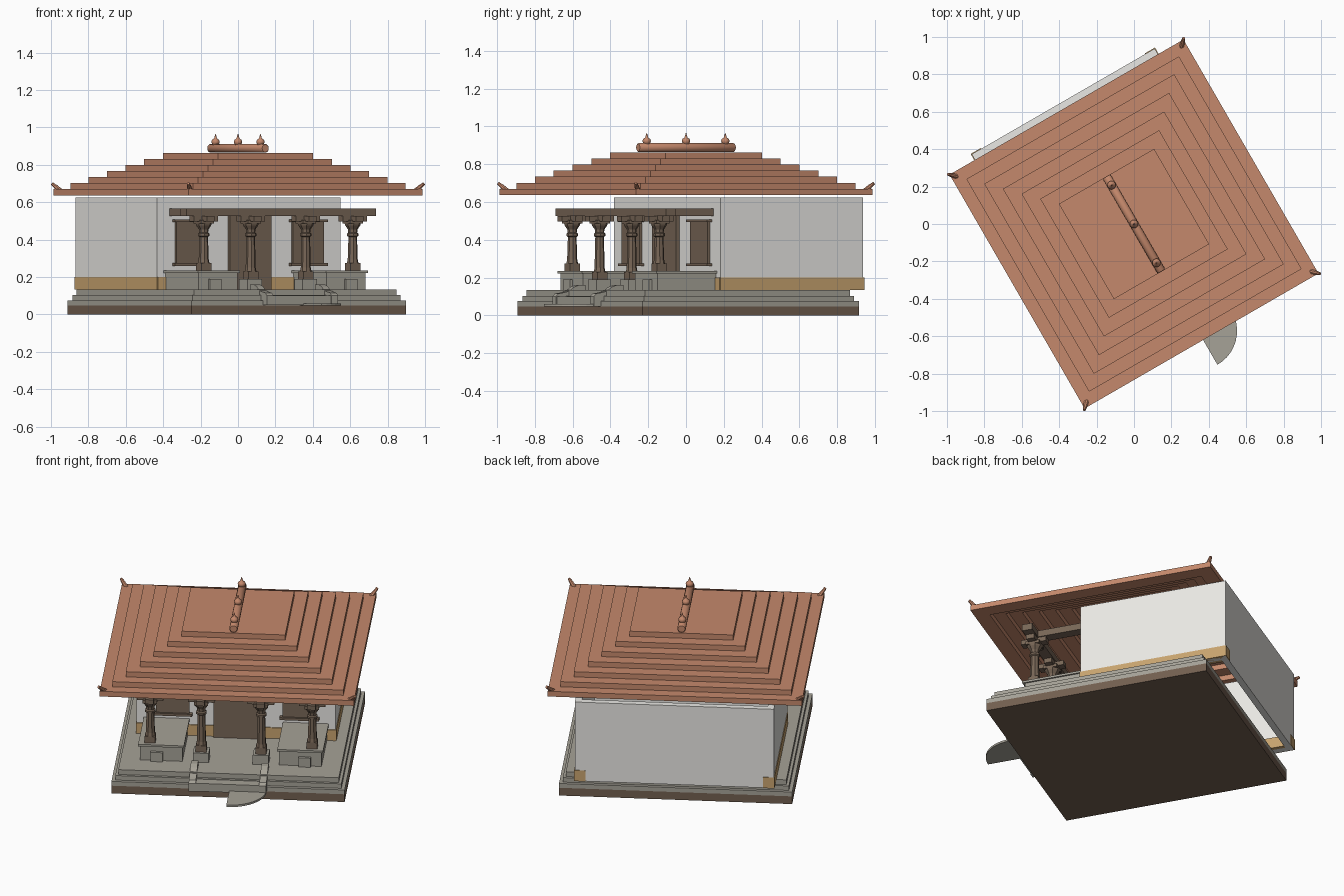
import bpy, bmesh
from math import pi, cos, sin, radians
from mathutils import Matrix, Vector

if "Cube" in bpy.data.objects:
    bpy.data.objects.remove(bpy.data.objects["Cube"])

# The whole building is laid out square, then turned 30 degrees about z
TURN = Matrix.Rotation(radians(30), 4, 'Z')


def material(name, rgb):
    m = bpy.data.materials.new(name)
    m.diffuse_color = (*rgb, 1)
    m.use_nodes = True
    m.node_tree.nodes["Principled BSDF"].inputs["Base Color"].default_value = m.diffuse_color
    return m


TILE = material("terracotta", (0.56, 0.25, 0.15))
WOOD = material("timber", (0.19, 0.135, 0.095))
STONE = material("stone", (0.38, 0.36, 0.31))
EARTH = material("earth", (0.17, 0.115, 0.08))
WHITE = material("limewash", (0.82, 0.81, 0.78))
OCHRE = material("ochre", (0.58, 0.37, 0.16))


def finish(bm, name, mat, smooth=False):
    bmesh.ops.recalc_face_normals(bm, faces=bm.faces)
    bm.transform(TURN)
    me = bpy.data.meshes.new(name)
    for f in bm.faces:
        f.smooth = smooth and len(f.verts) == 4
    bm.to_mesh(me)
    bm.free()
    me.materials.append(mat)
    ob = bpy.data.objects.new(name, me)
    bpy.context.collection.objects.link(ob)
    return ob


def box(name, x, y, z, mat):
    bm = bmesh.new()
    size = Vector((x[1] - x[0], y[1] - y[0], z[1] - z[0]))
    mid = Vector((x[0] + x[1], y[0] + y[1], z[0] + z[1])) / 2
    bmesh.ops.create_cube(bm, size=1, matrix=Matrix.Translation(mid) @ Matrix.Diagonal((*size, 1)))
    return finish(bm, name, mat)


def prism(name, pts, push, mat):
    """Extrude a flat outline of 3D points along a vector."""
    bm = bmesh.new()
    f = bm.faces.new([bm.verts.new(p) for p in pts])
    r = bmesh.ops.extrude_face_region(bm, geom=[f], use_keep_orig=True)
    bmesh.ops.translate(bm, vec=push, verts=[v for v in r["geom"] if isinstance(v, bmesh.types.BMVert)])
    return finish(bm, name, mat)


def lathe(name, prof, n, mat, place, smooth=False):
    """Closed turned shape from (radius, height) pairs."""
    bm = bmesh.new()
    rings = [[bm.verts.new((r * cos(2 * pi * (k + .5) / n), r * sin(2 * pi * (k + .5) / n), z))
              for k in range(n)] for r, z in prof]
    for a, b in zip(rings, rings[1:]):
        for k in range(n):
            j = (k + 1) % n
            bm.faces.new((a[k], a[j], b[j], b[k]))
    bm.faces.new(rings[0])
    bm.faces.new(rings[-1])
    bm.transform(place)
    return finish(bm, name, mat, smooth)


def frame(name, outer, inner, z0, z1, mat):
    bm = bmesh.new()
    sq = [(-1, -1), (1, -1), (1, 1), (-1, 1)]
    loops = [[bm.verts.new((a * h, b * h, z)) for a, b in sq]
             for h, z in ((outer, z0), (outer, z1), (inner, z1), (inner, z0))]
    for i in range(4):
        p, q = loops[i], loops[(i + 1) % 4]
        for k in range(4):
            j = (k + 1) % 4
            bm.faces.new((p[k], p[j], q[j], q[k]))
    return finish(bm, name, mat)


# Stepped plinth
CY = 0.014
for name, h, z0, z1, mat in (("plinth_base", .662, 0, .048, EARTH), ("plinth_step_low", .662, .048, .075, STONE),
                             ("plinth_step_mid", .642, .075, .103, STONE), ("plinth_top", .626, .103, .133, STONE)):
    box(name, (-h, h), (CY - h, CY + h), (z0, z1), mat)

# Entrance steps, curved side parapets and half-moon slab
box("entrance_step", (-.18, .18), (-.685, -.6), (.05, .1), STONE)
for s in (-1, 1):
    out = [(-.69, .05), (-.69, .1), (-.675, .115), (-.645, .12), (-.61, .128), (-.58, .15), (-.55, .16), (-.51, .16), (-.51, .05)]
    prism("step_parapet", [(s * .2 - .02, y, z) for y, z in out], (.04, 0, 0), STONE)
prism("half_moon_slab", [(.01 + .21 * cos(t), -.665 + .21 * sin(t), .047)
                         for t in [-pi / 2 + pi * k / 20 for k in range(21)]], (0, 0, .012), STONE)

# Hollow room: four walls, open above and below
W, F, B, T = .565, -.115, .757, .038
Z0, Z1 = .133, .625
box("wall_front", (-W, W), (F, F + T), (Z0, Z1), WHITE)
box("wall_back", (-W, W), (B - T, B), (Z0, Z1), WHITE)
for s in (-1, 1):
    xs = sorted((s * W, s * (W - T)))
    box("wall_side", xs, (F + T, B - T), (Z0, Z1), WHITE)
    # Ochre band along the foot of the walls
    box("side_dado", sorted((s * (W + .004), s * (W - .06))), (F - .004, B + .004), (Z0, .2), OCHRE)
box("front_dado", (-W, W), (F - .006, F + .01), (Z0, .2), OCHRE)

# Door and shuttered windows
box("door", (-.128, .128), (F - .02, F + .01), (Z0, .56), WOOD)
for s in (-1, 1):
    c = s * .36
    box("window_shutter", (c - .095, c + .095), (F - .015, F + .01), (.27, .5), WOOD)
    box("window_sill", (c - .112, c + .112), (F - .028, F + .01), (.26, .275), WOOD)
    box("window_lintel", (c - .112, c + .112), (F - .028, F + .01), (.493, .507), WOOD)

# Verandah benches
for s in (-1, 1):
    box("bench_body", sorted((s * .275, s * .515)), (-.47, F), (Z0, .222), STONE)
    box("bench_cap", sorted((s * .265, s * .525)), (-.482, F), (.222, .235), STONE)
    box("bench_front_block", (s * .42 - .035, s * .42 + .035), (-.488, -.46), (Z0, .19), STONE)

# Verandah pillars
PY = -.43
for x, foot in ((-.46, .235), (-.17, .133), (.17, .133), (.46, .235)):
    if foot < .2:
        box("pillar_plinth", (x - .045, x + .045), (PY - .045, PY + .045), (foot, .19), STONE)
        foot = .19
    box("pillar_foot", (x - .03, x + .03), (PY - .03, PY + .03), (foot, foot + .04), WOOD)
    lathe("pillar_shaft", [(.031, foot + .04), (.027, foot + .06), (.023, .415), (.031, .42), (.031, .432),
                           (.024, .438), (.026, .455), (.04, .475), (.044, .487)], 8, WOOD,
          Matrix.Translation((x, PY, 0)))
    box("pillar_capital", (x - .04, x + .04), (PY - .04, PY + .04), (.485, .505), WOOD)
    box("bracket_along", (x - .075, x + .075), (PY - .024, PY + .024), (.498, .526), WOOD)
    box("bracket_across", (x - .024, x + .024), (PY - .075, PY + .075), (.498, .526), WOOD)

# Beams
box("front_beam", (-.585, .585), (PY - .03, PY + .03), (.526, .566), WOOD)
for s in (-1, 1):
    box("side_beam", (s * .46 - .03, s * .46 + .03), (PY, F), (.526, .566), WOOD)

# Stepped roof: corbelled frames closed by a top slab
halves = [.722, .656, .586, .513, .44, .367, .294]
RISE = .0323
for i, h in enumerate(halves[:-1]):
    z = .637 + i * RISE
    frame("roof_tier", h, halves[i + 1] - .02, z, z + RISE, TILE)
z = .637 + 6 * RISE
box("roof_top", (-.294, .294), (-.294, .294), (z, z + RISE), TILE)

# Upturned corner horns
for a in (-1, 1):
    for b in (-1, 1):
        d = Vector((a * .038, b * .038, .045))
        place = Matrix.Translation((a * .69, b * .69, .655)) @ d.to_track_quat('Z', 'Y').to_matrix().to_4x4()
        lathe("corner_horn", [(.014, 0), (.012, .04), (.008, d.length)], 8, TILE, place)

# Ridge roll with end collars and finials
lay = Matrix.Translation((0, 0, .888)) @ Matrix.Rotation(pi / 2, 4, 'X')
lathe("ridge_roll", [(.02, -.293), (.024, -.288), (.024, .288), (.02, .293)], 16, TILE, lay, True)
for y in (-.24, 0, .24):
    lathe("finial", [(.014, .905), (.021, .915), (.023, .924), (.019, .934), (.008, .941),
                     (.006, .95), (.001, .965)], 12, TILE, Matrix.Translation((0, y, 0)), True)
